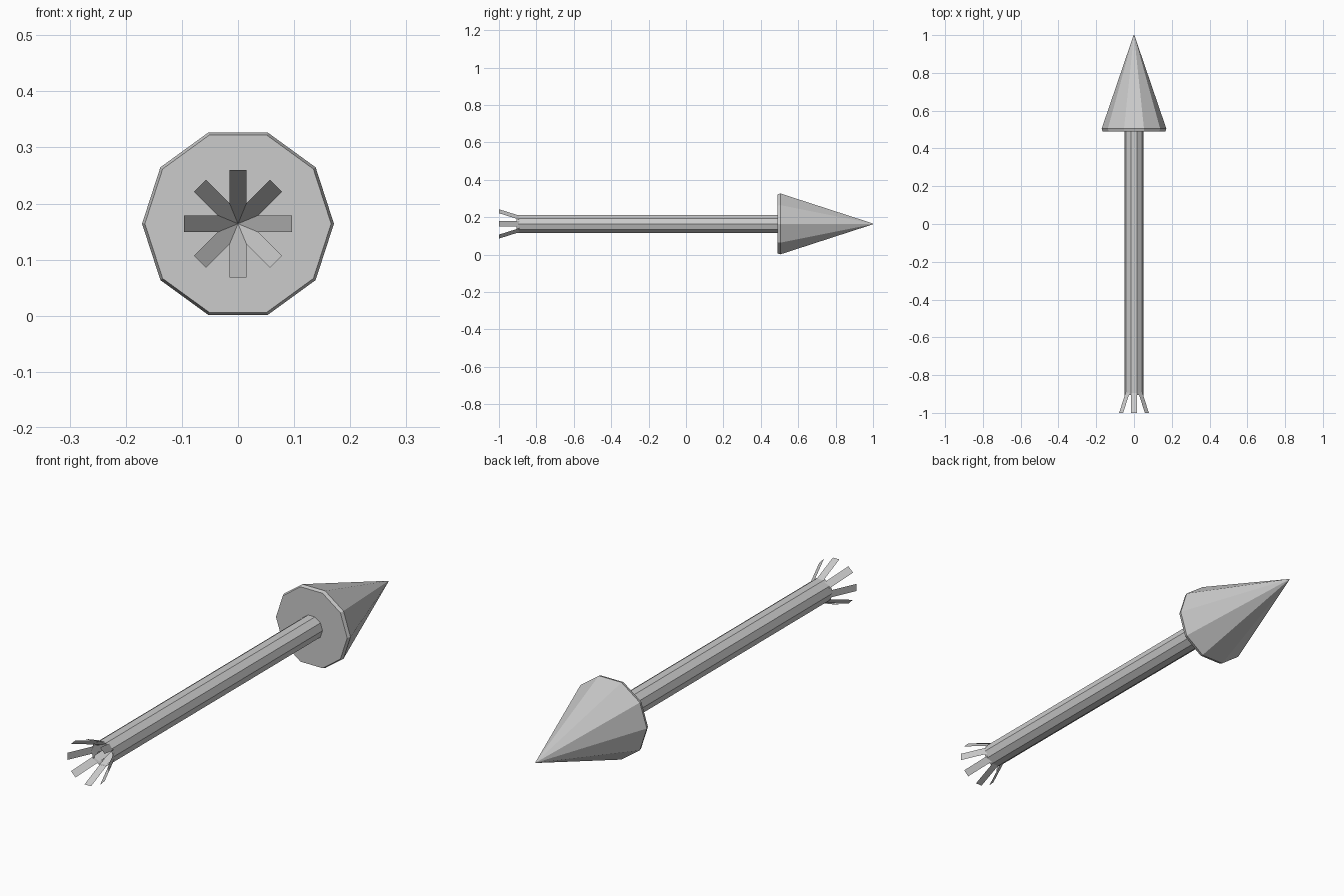
import bpy
import bmesh
from math import cos, sin, pi

cube = bpy.data.objects.get("Cube")
if cube:
    bpy.data.objects.remove(cube, do_unlink=True)

SIDES = 10
AXIS_Z = 0.164

grey = bpy.data.materials.new("plain grey")
grey.use_nodes = True
colour = (0.6, 0.6, 0.6, 1)
grey.diffuse_color = colour
grey.node_tree.nodes["Principled BSDF"].inputs["Base Color"].default_value = colour


def finish(name, bm):
    mesh = bpy.data.meshes.new(name)
    bm.to_mesh(mesh)
    bm.free()
    mesh.materials.append(grey)
    obj = bpy.data.objects.new(name, mesh)
    bpy.context.collection.objects.link(obj)
    return obj


def turned(name, profile, cap_first, cap_last):
    """Flat-sided solid around the y axis from (radius, y) pairs."""
    bm = bmesh.new()
    rings = []
    for r, y in profile:
        angles = [2 * pi * i / SIDES for i in range(SIDES)]
        rings.append([bm.verts.new((r * cos(a), y, AXIS_Z + r * sin(a))) for a in angles])
    for a, b in zip(rings, rings[1:]):
        for i in range(SIDES):
            j = (i + 1) % SIDES
            bm.faces.new((a[i], a[j], b[j], b[i]))
    if cap_first:
        bm.faces.new(rings[0][::-1])
    if cap_last:
        bm.faces.new(rings[-1])
    bmesh.ops.recalc_face_normals(bm, faces=bm.faces)
    return finish(name, bm)


# Pointed head with a narrow bevelled rim
turned("arrow_head", [(0.166, 0.49), (0.171, 0.505), (0.002, 1.0)], True, True)

# Hollow shaft, open at the tail
turned("shaft", [(0.051, -0.905), (0.051, 0.492)], False, False)

# Eight flared tail fins meeting in a point inside the shaft
FINS, HALF, REACH, APEX_Y, TAIL_Y = 8, 0.015, 0.096, -0.785, -1.0
join = HALF / math_tan if (math_tan := sin(pi / FINS) / cos(pi / FINS)) else 0
join_y = APEX_Y + (TAIL_Y - APEX_Y) * join / REACH
outline = [(0, 0, APEX_Y), (join, HALF, join_y), (REACH, HALF, TAIL_Y),
           (REACH, -HALF, TAIL_Y), (join, -HALF, join_y)]
bm = bmesh.new()
for k in range(FINS):
    c, s = cos(2 * pi * k / FINS), sin(2 * pi * k / FINS)
    bm.faces.new([bm.verts.new((r * c - w * s, y, AXIS_Z + r * s + w * c))
                  for r, w, y in outline])
bmesh.ops.remove_doubles(bm, verts=bm.verts, dist=0.0001)
finish("tail_fins", bm)
